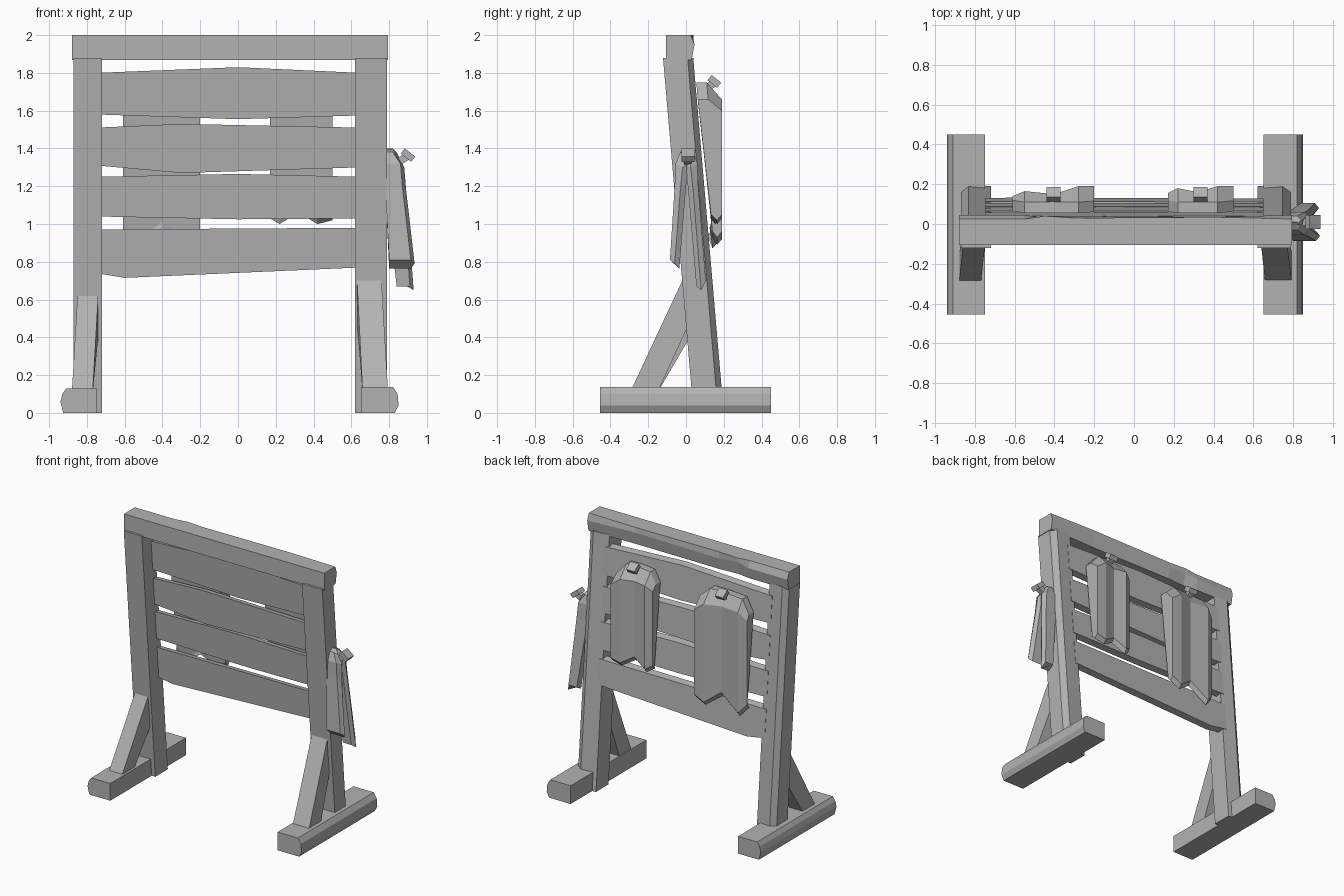
import bpy
import bmesh
from mathutils import Matrix, Vector

cube = bpy.data.objects.get("Cube")
if cube:
    bpy.data.objects.remove(cube)

grey = bpy.data.materials.new("plain_grey")
grey.use_nodes = True
colour = (0.45, 0.45, 0.45, 1)
grey.diffuse_color = colour
grey.node_tree.nodes["Principled BSDF"].inputs["Base Color"].default_value = colour


def finish(name, bm):
    bmesh.ops.recalc_face_normals(bm, faces=bm.faces[:])
    mesh = bpy.data.meshes.new(name)
    bm.to_mesh(mesh)
    bm.free()
    mesh.materials.append(grey)
    obj = bpy.data.objects.new(name, mesh)
    bpy.context.collection.objects.link(obj)
    return obj


def loft(name, sections):
    """Bridge equal-sized point loops and cap both ends."""
    bm = bmesh.new()
    loops = [[bm.verts.new(p) for p in s] for s in sections]
    n = len(loops[0])
    for a, b in zip(loops, loops[1:]):
        for i in range(n):
            j = (i + 1) % n
            bm.faces.new((a[i], a[j], b[j], b[i]))
    bm.faces.new(loops[0])
    bm.faces.new(loops[-1])
    return finish(name, bm)


def block(name, centre, size, tilt=0, axis='X'):
    bm = bmesh.new()
    bmesh.ops.create_cube(bm, size=1)
    bm.transform(Matrix.Translation(centre) @ Matrix.Rotation(tilt, 4, axis)
                 @ Matrix.Diagonal((*size, 1)))
    return finish(name, bm)


def back(z):
    """Rear surface of the leaning posts at height z."""
    return 0.20 - 0.086 * z


# Leaning posts with one chamfered rear edge
def post(name, inner, outer):
    mid = outer + (inner - outer) * 0.25
    loft(name, [[(inner, back(z) - 0.16, z), (outer, back(z) - 0.16, z),
                 (outer, back(z) - 0.03, z), (mid, back(z), z),
                 (inner, back(z) - 0.01, z)] for z in (0.0, 1.88)])


post("left_post", 0.62, 0.79)
post("right_post", -0.72, -0.87)


# Ground feet with a bulging outer side
def foot(name, profile):
    loft(name, [[(x, y, z) for x, z in profile] for y in (-0.455, 0.45)])


foot("left_foot", [(0.65, 0), (0.83, 0), (0.85, 0.04), (0.845, 0.1),
                   (0.82, 0.138), (0.65, 0.138)])
foot("right_foot", [(-0.75, 0), (-0.925, 0), (-0.94, 0.06), (-0.93, 0.1),
                    (-0.91, 0.13), (-0.75, 0.13)])


# Diagonal braces in front of the posts
def brace(name, low, high, top):
    ends = []
    for (a, b), pts in ((low, ((-0.30, 0.1), (-0.155, 0.1))),
                        (high, ((-0.02, top), (0.02, top - 0.22)))):
        (y0, z0), (y1, z1) = pts
        ends.append([(a, y0, z0), (b, y0, z0), (b, y1, z1), (a, y1, z1)])
    loft(name, ends)


brace("left_brace", (0.66, 0.795), (0.63, 0.76), 0.70)
brace("right_brace", (-0.88, -0.77), (-0.85, -0.74), 0.62)

# Worn top beam
loft("top_beam", [[(x, -0.105, 1.868), (x, -0.105, 2), (x, 0.025 + d, 2),
                   (x, 0.045 - d, 1.95 + d), (x, 0.03 - d, 1.868)]
                  for x, d in ((-0.88, 0), (-0.55, 0.0), (-0.45, 0.015),
                               (-0.3, 0.005), (0.4, 0.01), (0.795, 0))])


# Planks: each station is x, bottom, top
def plank(name, stations):
    loft(name, [[(x, back(z) - d, z) for z, d in
                 ((lo, 0.055), (hi, 0.055), (hi - 0.01, 0.005), (lo + 0.01, 0.005))]
                for x, lo, hi in stations])


plank("plank_top", [(-0.75, 1.58, 1.80), (0, 1.555, 1.83), (0.65, 1.575, 1.80)])
plank("plank_upper", [(-0.75, 1.31, 1.51), (-0.3, 1.27, 1.53), (0.65, 1.30, 1.51)])
plank("plank_lower", [(-0.75, 1.04, 1.25), (0, 1.025, 1.265), (0.65, 1.03, 1.25)])
plank("plank_bottom", [(-0.75, 0.74, 0.97), (-0.6, 0.715, 0.972), (0.65, 0.77, 0.98)])


# Hanging cloths: each column is x, bottom, shoulder, top, rear depth
def cloth(name, columns):
    loft(name, [[(x, back(lo) + 0.02, lo + 0.03), (x, back(top) + 0.005, top),
                 (x, back(top) + 0.06, top), (x, y, sh),
                 (x, y, lo + 0.03), (x, y - 0.025, lo)]
                for x, lo, sh, top, y in columns])


cloth("left_cloth", [(0.17, 1.03, 1.62, 1.66, 0.155), (0.22, 1.0, 1.66, 1.74, 0.18),
                     (0.32, 1.06, 1.66, 1.75, 0.16), (0.42, 1.0, 1.66, 1.75, 0.19),
                     (0.50, 1.02, 1.60, 1.66, 0.19)])
cloth("right_cloth", [(-0.61, 0.94, 1.60, 1.64, 0.14), (-0.55, 0.87, 1.66, 1.74, 0.165),
                      (-0.40, 0.98, 1.66, 1.75, 0.15), (-0.28, 0.89, 1.66, 1.75, 0.19),
                      (-0.20, 0.93, 1.60, 1.68, 0.19)])


# Pegs holding the rear cloths
for side, x in (("left", 0.335), ("right", -0.405)):
    block(side + "_peg_head", Vector((x, 0.15, 1.755)), (0.07, 0.035, 0.065), 0.9)
    block(side + "_peg_shaft", Vector((x, 0.11, 1.72)), (0.04, 0.09, 0.04), 0.6)


# Side cloth: two flaring flaps; each level is z, x range, y range
def flap(name, levels):
    loft(name, [[(x0, y0, z), (x1 - 0.02, y0, z), (x1, (y0 + y1) / 2, z - 0.02),
                 (x1 - 0.02, y1, z - drop), (x0, y1, z - drop)]
                for z, drop, x0, x1, y0, y1 in levels])


flap("side_cloth_front", [(1.38, -0.02, 0.78, 0.84, -0.03, 0.01),
                          (1.32, 0, 0.78, 0.88, -0.055, 0.02),
                          (1.2, 0, 0.78, 0.89, -0.06, 0.0),
                          (0.81, 0.045, 0.80, 0.935, -0.085, -0.035)])
flap("side_cloth_back", [(1.40, 0.02, 0.78, 0.84, 0.0, 0.04),
                         (1.32, 0, 0.78, 0.88, -0.01, 0.06),
                         (1.2, 0, 0.78, 0.89, 0.01, 0.065),
                         (0.67, -0.03, 0.84, 0.93, 0.055, 0.105)])
block("side_peg_head", Vector((0.90, 0.01, 1.365)), (0.035, 0.07, 0.07), -0.9, 'Y')
block("side_peg_shaft", Vector((0.86, 0.01, 1.335)), (0.10, 0.04, 0.04), -0.6, 'Y')
